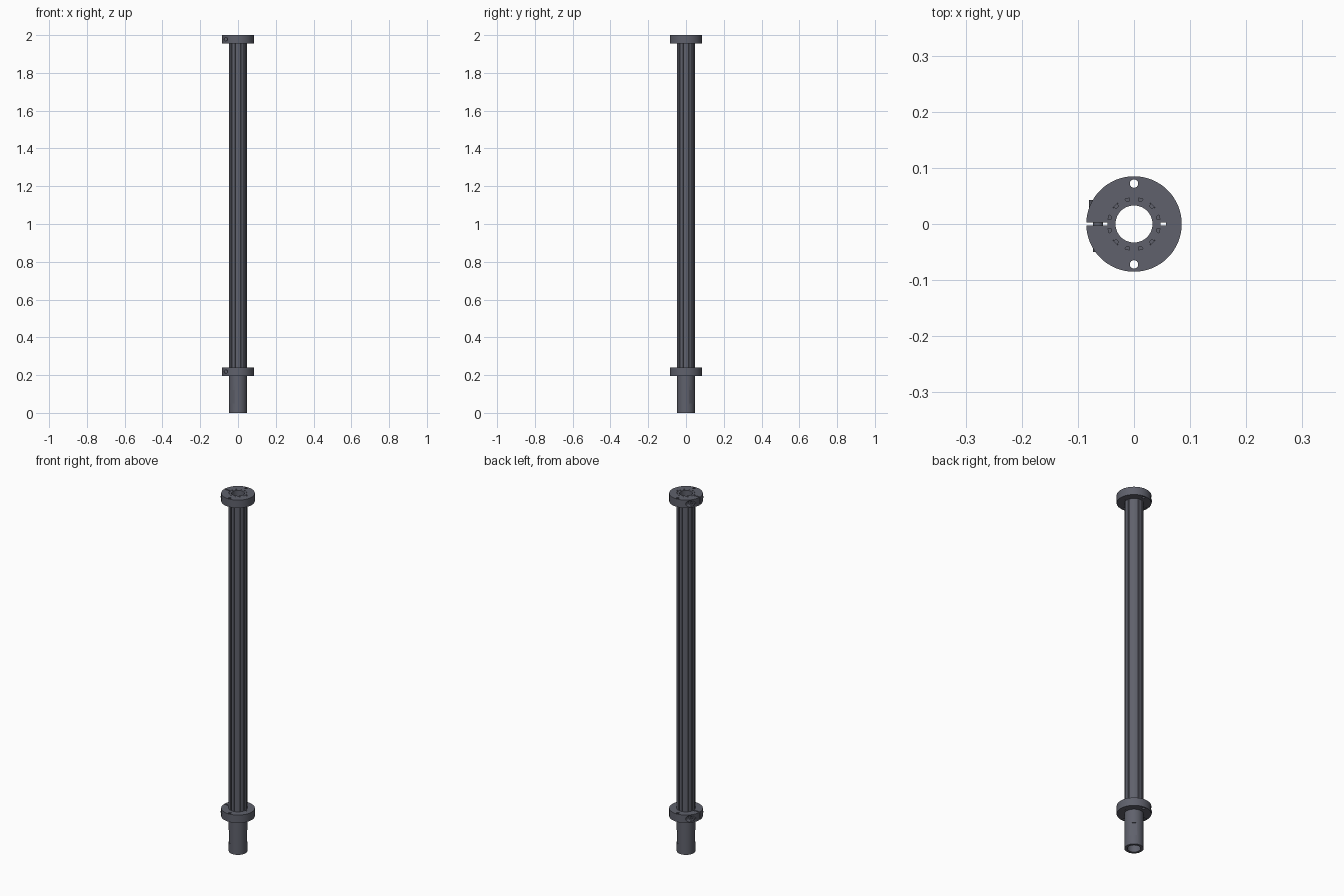
import bpy, bmesh, math
from mathutils import Matrix, Vector

cube = bpy.data.objects.get("Cube")
if cube:
    bpy.data.objects.remove(cube)

steel = bpy.data.materials.new("dark grey steel")
steel.use_nodes = True
COLOR = (0.115, 0.12, 0.15, 1)
steel.diffuse_color = COLOR
steel.node_tree.nodes["Principled BSDF"].inputs["Base Color"].default_value = COLOR

TUBE_R, BORE_R, COLLAR_R = 0.047, 0.033, 0.085
COLLAR_H = 0.044
SCREW_X = -0.064


def prism(name, points, z0, z1):
    """Extrude a flat outline from z0 to z1."""
    bm = bmesh.new()
    face = bm.faces.new([bm.verts.new((x, y, z0)) for x, y in points])
    up = bmesh.ops.extrude_face_region(bm, geom=[face])
    verts = [v for v in up["geom"] if isinstance(v, bmesh.types.BMVert)]
    bmesh.ops.translate(bm, verts=verts, vec=(0, 0, z1 - z0))
    bmesh.ops.recalc_face_normals(bm, faces=bm.faces)
    mesh = bpy.data.meshes.new(name)
    bm.to_mesh(mesh)
    bm.free()
    mesh.materials.append(steel)
    obj = bpy.data.objects.new(name, mesh)
    bpy.context.collection.objects.link(obj)
    return obj


def circle(r, n=96, x=0, y=0):
    return [(x + r * math.cos(math.tau * i / n), y + r * math.sin(math.tau * i / n)) for i in range(n)]


def box(x0, x1, y0, y1, z0, z1):
    return prism("cutter", [(x0, y0), (x1, y0), (x1, y1), (x0, y1)], z0, z1)


def rod_y(name, r, x, z, y0, y1, n=32):
    """Cylinder lying along y."""
    rod = prism(name, circle(r, n), y0, y1)
    rod.data.transform(Matrix.Translation((x, 0, z)) @ Matrix.Rotation(-math.pi / 2, 4, "X"))
    return rod


def cut(obj, cutters):
    for c in cutters:
        mod = obj.modifiers.new("cut", "BOOLEAN")
        mod.operation, mod.solver, mod.object = "DIFFERENCE", "EXACT", c
        bpy.context.view_layer.objects.active = obj
        bpy.ops.object.modifier_apply(modifier=mod.name)
        bpy.data.objects.remove(c)


def smooth(obj):
    bpy.ops.object.select_all(action="DESELECT")
    obj.select_set(True)
    bpy.context.view_layer.objects.active = obj
    bpy.ops.object.shade_smooth_by_angle(angle=math.radians(25))


# Fluted tube: twelve narrow grooves, evenly spaced
outline = []
for k in range(12):
    centre = math.radians(15 + 30 * k)
    for deg, depth in ((-15, 0), (-10, 0), (-5, 0), (-3.5, 0.005), (3.5, 0.005), (5, 0), (10, 0)):
        a, r = centre + math.radians(deg), TUBE_R - depth
        outline.append((r * math.cos(a), r * math.sin(a)))
tube = prism("fluted_tube", outline, 0.2, 2.0)
cut(tube, [prism("cutter", circle(BORE_R), 0.1, 2.1)])
smooth(tube)

# Plain round end with two opposite wrench flats
end = prism("round_end", circle(TUBE_R), 0, 0.2)
flats = []
for side in (0, math.pi):
    flat = box(0.043, 0.06, -0.05, 0.05, 0.05, 0.12)
    flat.data.transform(Matrix.Rotation(math.pi / 4 + side, 4, "Z"))
    flats.append(flat)
cut(end, [prism("cutter", circle(BORE_R), -0.1, 0.3)] + flats)
smooth(end)

# Split clamp collars with bolt holes and a cross screw
for label, z in (("lower", 0.196), ("upper", 2.0 - COLLAR_H)):
    mid, lo, hi = z + COLLAR_H / 2, z - 0.01, z + COLLAR_H + 0.01
    collar = prism(label + "_collar", circle(COLLAR_R), z, z + COLLAR_H)
    cut(collar, [
        prism("cutter", circle(TUBE_R), lo, hi),
        box(-0.1, -0.04, -0.003, 0.003, lo, hi),
        box(0.04, 0.057, -0.003, 0.003, lo, hi),
        prism("cutter", circle(0.0075, 32, 0, 0.072), lo, hi),
        prism("cutter", circle(0.0075, 32, 0, -0.072), lo, hi),
        rod_y("cutter", 0.009, SCREW_X, mid, -0.1, 0.05),
        rod_y("cutter", 0.0165, SCREW_X, mid, 0.028, 0.1),
    ])
    smooth(collar)
    shank = rod_y(label + "_screw_shank", 0.0088, SCREW_X, mid, -0.05, 0.03)
    smooth(shank)
    head = rod_y(label + "_screw_head", 0.016, SCREW_X, mid, 0.028, 0.043)
    cut(head, [rod_y("cutter", 0.008, SCREW_X, mid, 0.035, 0.06, 6)])
    smooth(head)
